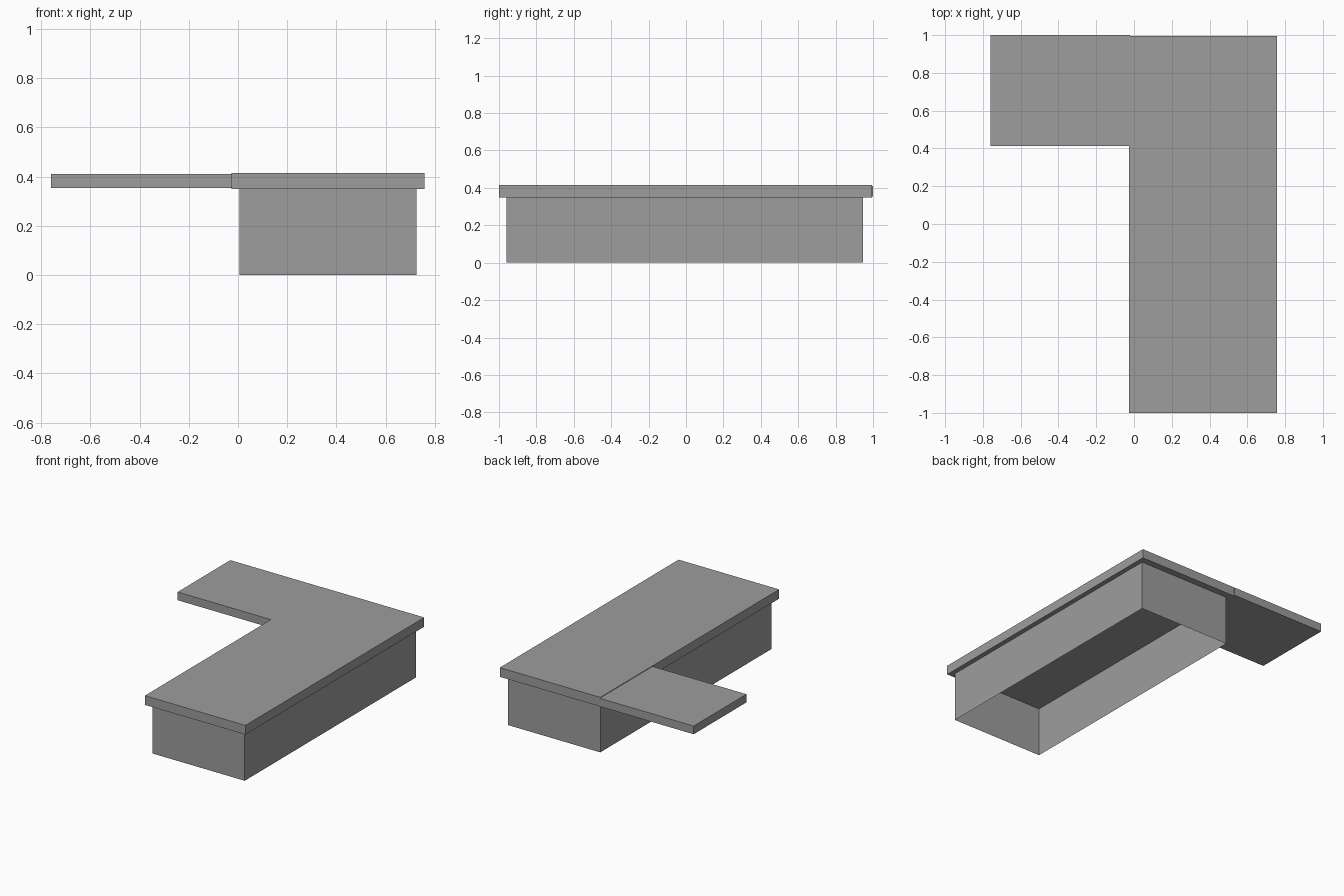
import bpy
import bmesh
from mathutils import Vector

cube = bpy.data.objects.get("Cube")
if cube:
    bpy.data.objects.remove(cube, do_unlink=True)

# One plain grey for everything
GREY = (0.34, 0.34, 0.34, 1.0)
grey = bpy.data.materials.new("plain_grey")
grey.use_nodes = True
grey.diffuse_color = GREY
grey.node_tree.nodes["Principled BSDF"].inputs["Base Color"].default_value = GREY


def box(bm, low, high):
    """Add a box spanning two opposite corners."""
    low, high = Vector(low), Vector(high)
    verts = bmesh.ops.create_cube(bm, size=1)["verts"]
    bmesh.ops.scale(bm, vec=high - low, verts=verts)
    bmesh.ops.translate(bm, vec=(low + high) / 2, verts=verts)


def finish(bm, name):
    mesh = bpy.data.meshes.new(name)
    bm.to_mesh(mesh)
    bm.free()
    mesh.materials.append(grey)
    obj = bpy.data.objects.new(name, mesh)
    bpy.context.collection.objects.link(obj)
    return obj


# Counter: hollow top slab, its underside inset and drawn down into a
# thin-walled base that is open at the floor
bm = bmesh.new()
box(bm, (-0.027, -1.0, 0.35), (0.758, 0.994, 0.415))
bm.faces.ensure_lookup_table()
underside = min(bm.faces, key=lambda f: f.calc_center_median().z)
bmesh.ops.inset_region(bm, faces=[underside], thickness=0.047)
for v in underside.verts:
    v.co.y = -0.96 if v.co.y < 0 else 0.947
walls = bmesh.ops.extrude_face_region(bm, geom=[underside])["geom"]
rim = [g for g in walls if isinstance(g, bmesh.types.BMVert)]
for v in rim:
    v.co.z = 0.0
openings = [f for f in bm.faces
            if f.normal.z < -0.5 and (all(v in rim for v in f.verts) or f == underside)]
bmesh.ops.delete(bm, geom=openings, context="FACES_ONLY")
finish(bm, "counter")

# Side leaf: thin slab projecting from the rear of the counter
bm = bmesh.new()
box(bm, (-0.76, 0.412, 0.353), (-0.022, 1.0, 0.411))
finish(bm, "side_leaf")
